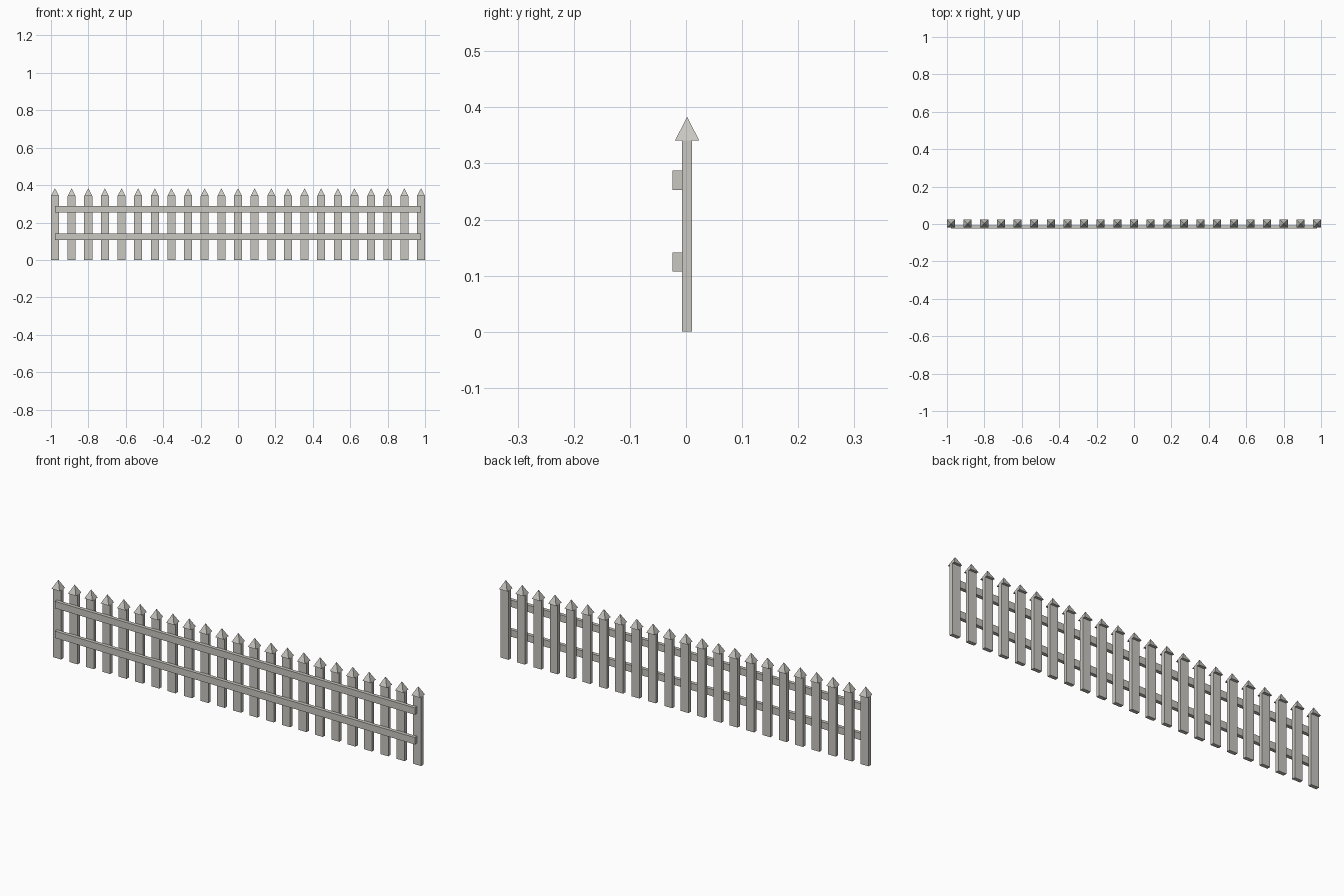
import bpy, math

if "Cube" in bpy.data.objects:
    bpy.data.objects.remove(bpy.data.objects["Cube"])

COUNT = 23
WIDTH = 0.043            # picket width
X_END = 1.0 - WIDTH / 2  # centre of the end pickets
Y_POST = 0.002

grey = bpy.data.materials.new("pale_grey")
grey.diffuse_color = (0.58, 0.57, 0.53, 1)
grey.use_nodes = True
grey.node_tree.nodes["Principled BSDF"].inputs["Base Color"].default_value = grey.diffuse_color


def box(name, lo, hi):
    bpy.ops.mesh.primitive_cube_add(size=1, location=[(a + b) / 2 for a, b in zip(lo, hi)])
    ob = bpy.context.object
    ob.name = name
    ob.scale = [b - a for a, b in zip(lo, hi)]
    ob.data.materials.append(grey)
    return ob


for i in range(COUNT):
    x = -X_END + 2 * X_END * i / (COUNT - 1)
    # flat upright board
    box(f"picket_{i + 1}", (x - WIDTH / 2, Y_POST - 0.009, 0),
        (x + WIDTH / 2, Y_POST + 0.009, 0.341))
    # square pyramid cap, wider than the board is thick
    bpy.ops.mesh.primitive_cone_add(vertices=4, radius1=WIDTH / math.sqrt(2), radius2=0,
                                    depth=0.042, location=(x, Y_POST, 0.362),
                                    rotation=(0, 0, math.pi / 4))
    cap = bpy.context.object
    cap.name = f"picket_point_{i + 1}"
    cap.data.materials.append(grey)

# two cross rails on the front
for name, z0, z1 in (("lower_rail", 0.107, 0.141), ("upper_rail", 0.253, 0.287)):
    box(name, (-X_END, -0.0245, z0), (X_END, Y_POST - 0.009, z1))
